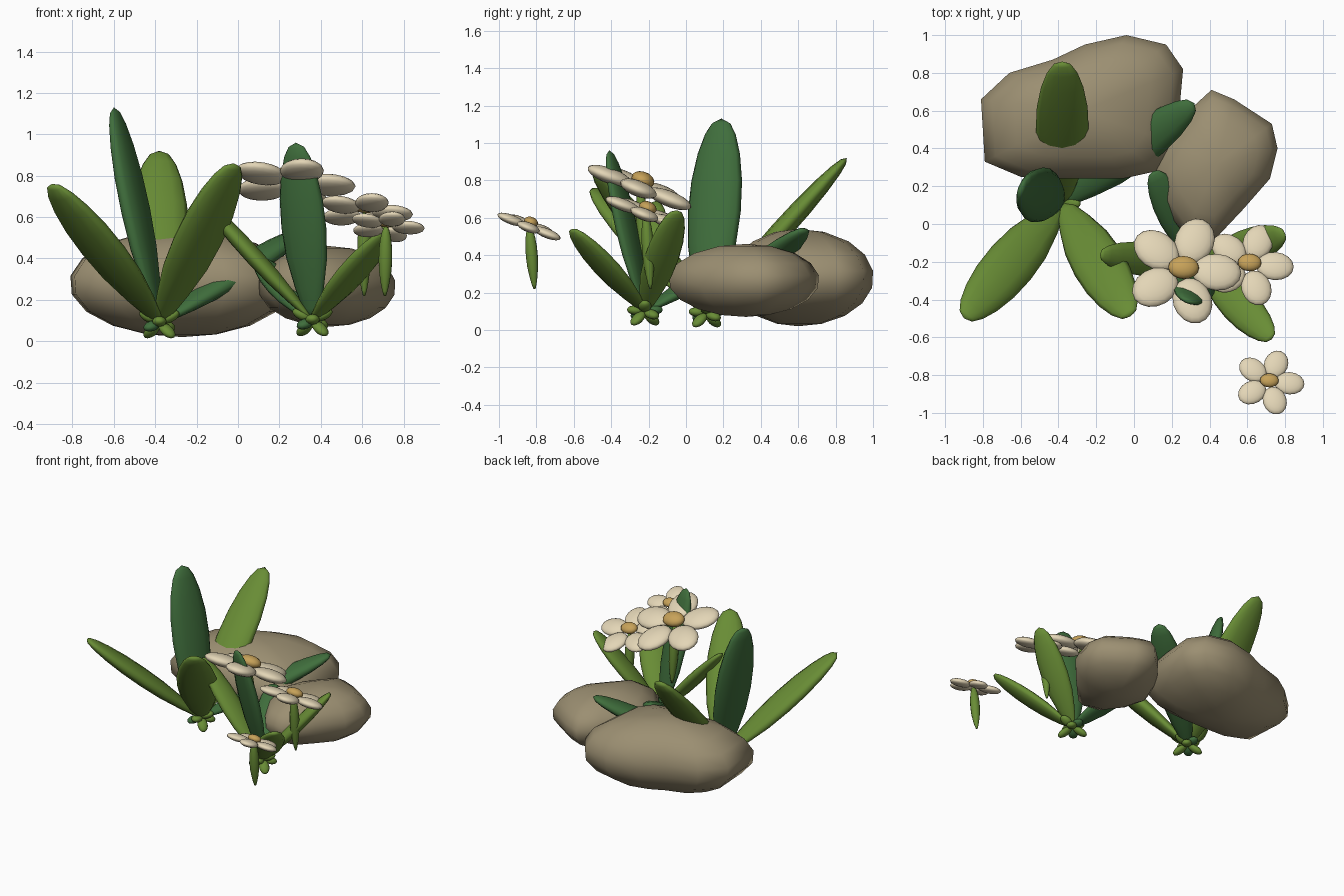
import bpy, bmesh, math
from mathutils import Vector, Matrix

cube = bpy.data.objects.get("Cube")
if cube:
    bpy.data.objects.remove(cube)


def material(name, rgb):
    m = bpy.data.materials.new(name)
    m.use_nodes = True
    m.diffuse_color = (*rgb, 1)
    m.node_tree.nodes["Principled BSDF"].inputs["Base Color"].default_value = (*rgb, 1)
    return m


STONE = material("stone", (0.33, 0.275, 0.168))
LIGHT = material("light green", (0.14, 0.265, 0.036))
DARK = material("dark green", (0.05, 0.155, 0.045))
CREAM = material("cream", (0.77, 0.67, 0.47))
OCHRE = material("ochre", (0.57, 0.36, 0.1))


def finish(bm, name, mat):
    bmesh.ops.recalc_face_normals(bm, faces=bm.faces)
    mesh = bpy.data.meshes.new(name)
    bm.to_mesh(mesh)
    bm.free()
    mesh.materials.append(mat)
    for p in mesh.polygons:
        p.use_smooth = True
    ob = bpy.data.objects.new(name, mesh)
    bpy.context.collection.objects.link(ob)


def loft(name, rings, mat, start, end):
    """Skin a list of closed rings and close both ends on a pole point."""
    bm = bmesh.new()
    loops = [[bm.verts.new(p) for p in ring] for ring in rings]
    n = len(loops[0])
    for a, b in zip(loops, loops[1:]):
        for i in range(n):
            j = (i + 1) % n
            bm.faces.new((a[i], a[j], b[j], b[i]))
    for pole, ring in ((start, loops[0]), (end, loops[-1])):
        v = bm.verts.new(pole)
        for i in range(n):
            bm.faces.new((ring[i], ring[(i + 1) % n], v))
    finish(bm, name, mat)


# Stones: plan outline swept over an elliptical height profile
def stone(name, centre, half_height, outline):
    c = Vector(centre)
    rings = []
    for lat in (-72, -52, -32, -12, 8, 28, 48, 70):
        a = math.radians(lat)
        s = math.cos(a) / math.cos(math.radians(8))
        rings.append([(c.x + (x - c.x) * s, c.y + (y - c.y) * s,
                       c.z + half_height * math.sin(a)) for x, y in outline])
    up = Vector((0, 0, half_height))
    loft(name, rings, STONE, c - up, c + up)


stone("large_stone", (-0.27, 0.6, 0.28), 0.26, [
    (-0.81, 0.66), (-0.66, 0.8), (-0.43, 0.87), (-0.26, 0.95), (-0.04, 1.0),
    (0.17, 0.95), (0.26, 0.82), (0.24, 0.6), (0.22, 0.42), (0.12, 0.28),
    (-0.06, 0.24), (-0.38, 0.24), (-0.6, 0.25), (-0.79, 0.33)])
stone("small_stone", (0.44, 0.32, 0.265), 0.195, [
    (0.41, 0.71), (0.53, 0.66), (0.73, 0.53), (0.76, 0.4), (0.72, 0.24),
    (0.58, 0.08), (0.42, -0.09), (0.27, -0.06), (0.15, 0.1), (0.1, 0.28),
    (0.17, 0.45), (0.29, 0.6)])

# Leaves: flattened spindle, its broad side facing across the lean
PROFILE = [(0, .18), (.07, .4), (.18, .64), (.35, .91), (.52, 1), (.68, .96),
           (.82, .8), (.92, .58), (.975, .35)]


def leaf(name, base, tip, width, thick, mat):
    base, tip = Vector(base), Vector(tip)
    d = tip - base
    side = d.cross(Vector((0, 0, 1))).normalized()
    flat = d.normalized().cross(side)
    rings = []
    for t, r in PROFILE:
        ring = []
        for i in range(12):
            a = math.tau * i / 12
            ring.append(base + d * t + side * (math.cos(a) * r * width / 2)
                        + flat * (math.sin(a) * r * thick / 2))
        rings.append(ring)
    loft(name, rings, mat, base, tip)


def plant(name, base, leaves, thick):
    for i, (tip, width, mat) in enumerate(leaves):
        leaf(f"{name}_leaf_{i + 1}", base, tip, width, thick, mat)
    # Rosette of short plump leaves around the root
    b = Vector(base)
    for i in range(8):
        a = math.tau * i / 8
        rise = (0.05, -0.03, 0.01, -0.07)[i % 4]
        end = b + Vector((math.cos(a) * 0.095, math.sin(a) * 0.095, rise))
        leaf(f"{name}_root_leaf_{i + 1}", b, end, 0.07, 0.05, (LIGHT, LIGHT, DARK)[i % 3])


plant("large_plant", (-0.38, 0.11, 0.09), [
    ((-0.9, -0.5, 0.76), 0.27, LIGHT),
    ((-0.02, -0.49, 0.86), 0.28, LIGHT),
    ((-0.38, 0.86, 0.92), 0.28, LIGHT),
    ((-0.6, 0.19, 1.13), 0.3, DARK),
    ((0.32, 0.64, 0.54), 0.23, DARK)], 0.11)
plant("small_plant", (0.36, -0.22, 0.1), [
    ((-0.18, -0.16, 0.69), 0.18, LIGHT),
    ((0.73, -0.61, 0.54), 0.2, LIGHT),
    ((0.8, -0.05, 0.64), 0.2, LIGHT),
    ((0.28, -0.41, 0.96), 0.235, DARK),
    ((0.1, 0.28, 0.4), 0.19, DARK)], 0.085)


# Flowers: five tilted petals, a domed centre and a short stem
def ellipsoid(name, matrix, mat):
    bm = bmesh.new()
    bmesh.ops.create_uvsphere(bm, u_segments=16, v_segments=10, radius=1, matrix=matrix)
    finish(bm, name, mat)


def flower(name, centre, size, stem_foot):
    c = Vector(centre)
    tilt = (Matrix.Translation(c) @ Matrix.Rotation(math.radians(-21), 4, 'X')
            @ Matrix.Rotation(math.radians(4), 4, 'Y') @ Matrix.Scale(size, 4))
    for i in range(5):
        m = (tilt @ Matrix.Rotation(math.radians(70 + 72 * i), 4, 'Z')
             @ Matrix.Translation((0.175, 0, 0)) @ Matrix.Diagonal((0.128, 0.102, 0.041, 1)))
        ellipsoid(f"{name}_petal_{i + 1}", m, CREAM)
    m = tilt @ Matrix.Translation((0, 0, 0.04)) @ Matrix.Diagonal((0.08, 0.062, 0.042, 1))
    ellipsoid(f"{name}_centre", m, OCHRE)
    leaf(f"{name}_stem", stem_foot, c, 0.067, 0.065, LIGHT)


flower("tall_flower", (0.26, -0.245, 0.765), 1.02, (0.27, -0.22, 0.33))
flower("middle_flower", (0.61, -0.215, 0.625), 0.78, (0.61, -0.19, 0.22))
flower("front_flower", (0.715, -0.837, 0.555), 0.62, (0.71, -0.81, 0.22))
